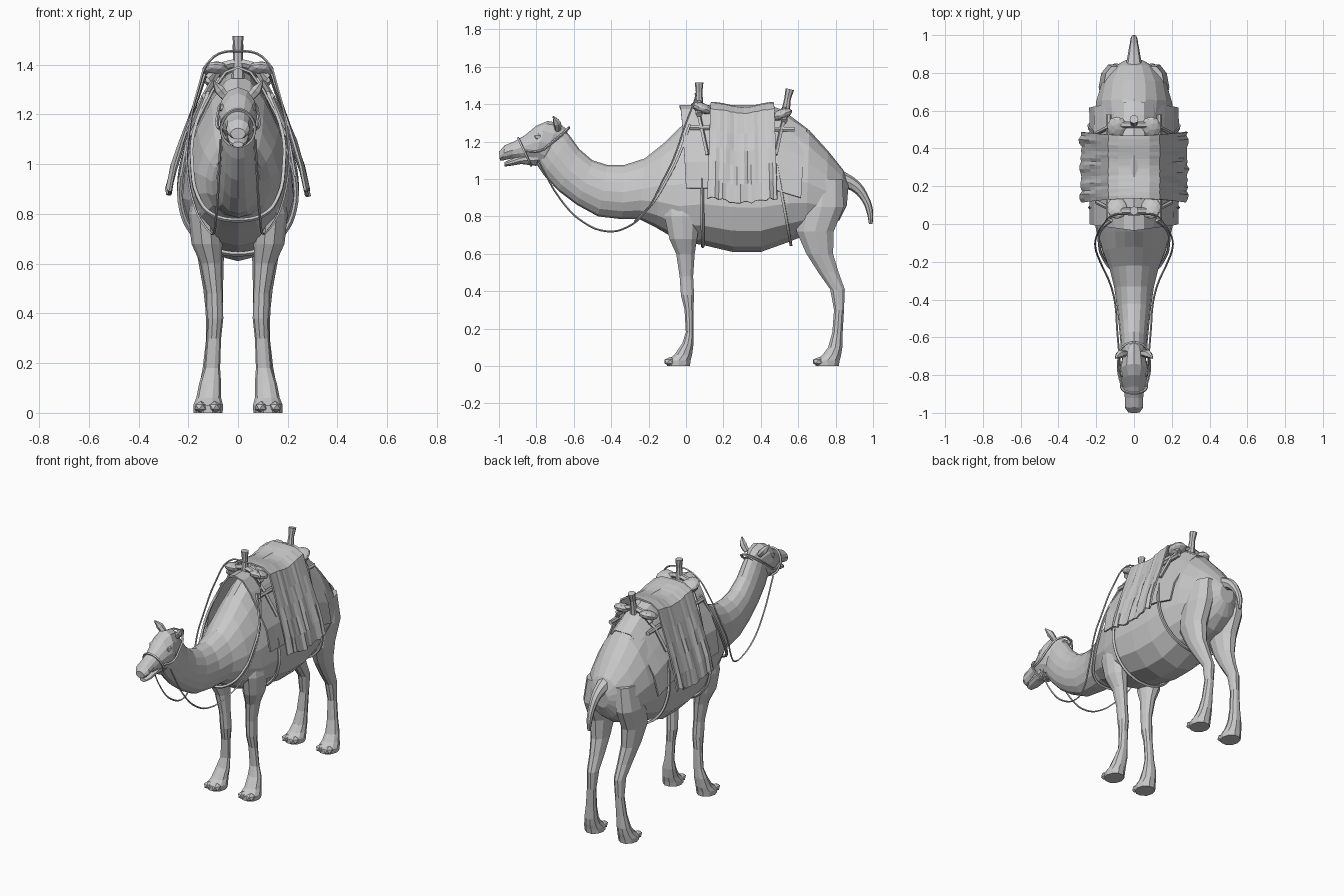
import bpy, bmesh, math, random
from mathutils import Vector

random.seed(4)
if "Cube" in bpy.data.objects:
    bpy.data.objects.remove(bpy.data.objects["Cube"], do_unlink=True)

grey = bpy.data.materials.new("plain_grey")
grey.use_nodes = True
tone = (.58, .58, .58, 1)
grey.diffuse_color = tone
grey.node_tree.nodes["Principled BSDF"].inputs["Base Color"].default_value = tone
SIDES = (("left", 1), ("right", -1))


def add_object(name, mesh):
    ob = bpy.data.objects.new(name, mesh)
    mesh.materials.clear()
    mesh.materials.append(grey)
    bpy.context.scene.collection.objects.link(ob)
    return ob


def finish(name, bm):
    bmesh.ops.recalc_face_normals(bm, faces=bm.faces)
    mesh = bpy.data.meshes.new(name)
    bm.to_mesh(mesh)
    bm.free()
    return add_object(name, mesh)


def loft(name, rings):
    """Skin a list of closed rings and cap both ends."""
    bm = bmesh.new()
    loops = [[bm.verts.new(p) for p in ring] for ring in rings]
    for a, b in zip(loops, loops[1:]):
        n = len(a)
        for i in range(n):
            j = (i + 1) % n
            bm.faces.new((a[i], a[j], b[j], b[i]))
    bm.faces.new(loops[0])
    bm.faces.new(loops[-1])
    return finish(name, bm)


def slice_point(station, angle, grow=0):
    """Point on a slice given by its top, bottom, half width and taper."""
    ty, tz, by, bz, width, taper = station
    top, low = Vector((0, ty, tz)), Vector((0, by, bz))
    axis = (top - low) / 2
    c, s = math.cos(angle), math.sin(angle)
    p = (top + low) / 2 + axis * c + axis.normalized() * c * grow
    p.x = (width + grow) * s * (1 - taper * c)
    return p


def slice_ring(station, n=16):
    return [slice_point(station, math.tau * i / n) for i in range(n)]


def tube(name, pts, r, radii=None, smooth=True, sides=1, cyclic=False):
    cu = bpy.data.curves.new(name, 'CURVE')
    cu.dimensions = '3D'
    cu.bevel_depth, cu.bevel_resolution = r, sides
    cu.resolution_u = 4
    cu.use_fill_caps = True
    sp = cu.splines.new('BEZIER')
    sp.bezier_points.add(len(pts) - 1)
    sp.use_cyclic_u = cyclic
    for i, (bp, p) in enumerate(zip(sp.bezier_points, pts)):
        bp.co = p
        bp.handle_left_type = bp.handle_right_type = 'AUTO' if smooth else 'VECTOR'
        bp.radius = radii[i] if radii else 1
    tmp = bpy.data.objects.new(name + "_path", cu)
    bpy.context.scene.collection.objects.link(tmp)
    bpy.context.view_layer.update()
    deps = bpy.context.evaluated_depsgraph_get()
    mesh = bpy.data.meshes.new_from_object(tmp.evaluated_get(deps))
    bpy.data.objects.remove(tmp, do_unlink=True)
    for poly in mesh.polygons:
        poly.use_smooth = False
    return add_object(name, mesh)


def mirrored(pts, s):
    return [(x * s, y, z) for x, y, z in pts]


def blob(name, centre, size, tilt=0, detail=2):
    bm = bmesh.new()
    bmesh.ops.create_icosphere(bm, subdivisions=detail, radius=1)
    ob = finish(name, bm)
    ob.location, ob.scale = centre, size
    ob.rotation_euler = (tilt, 0, 0)
    return ob


def sheet(name, ys, profile, shift):
    """Cloth draped over the back; shift moves each point by place."""
    full = [(-x, z) for x, z in profile[:0:-1]] + profile
    half = len(profile) - 1
    bm = bmesh.new()
    rows = []
    for y in ys:
        row = []
        for i, (x, z) in enumerate(full):
            f = abs(i - half) / half
            dx, dy, dz = shift(y, f)
            row.append(bm.verts.new((x + math.copysign(dx, x) * f, y + dy, z + dz)))
        rows.append(row)
    for a, b in zip(rows, rows[1:]):
        for i in range(len(full) - 1):
            bm.faces.new((a[i], a[i + 1], b[i + 1], b[i]))
    ob = finish(name, bm)
    mod = ob.modifiers.new("thickness", 'SOLIDIFY')
    mod.thickness, mod.offset = .01, 0
    return ob


# Torso and neck: top y, top z, bottom y, bottom z, half width, taper
torso = [
    (.87, .98, .86, .86, .05, 0), (.84, 1.05, .82, .78, .11, 0),
    (.76, 1.15, .74, .72, .17, .1), (.66, 1.26, .64, .7, .2, .2),
    (.55, 1.34, .54, .66, .21, .35), (.4, 1.38, .4, .61, .215, .4),
    (.25, 1.385, .25, .61, .215, .4), (.08, 1.36, .1, .645, .21, .4),
    (-.04, 1.27, -.04, .67, .19, .35), (-.12, 1.19, -.16, .74, .165, .25),
    (-.22, 1.11, -.25, .785, .13, .15), (-.33, 1.075, -.34, .785, .105, .1),
    (-.42, 1.075, -.47, .8, .09, 0), (-.5, 1.1, -.58, .86, .08, 0),
    (-.57, 1.16, -.68, .935, .072, 0), (-.62, 1.23, -.76, 1.02, .068, 0),
    (-.66, 1.28, -.8, 1.08, .06, 0)]
loft("torso_and_neck", [slice_ring(s) for s in torso])

# Head, lower jaw
head = [
    (-.63, 1.26, -.74, 1.07, .045, 0), (-.68, 1.3, -.78, 1.07, .068, 0),
    (-.74, 1.31, -.82, 1.09, .078, 0), (-.8, 1.285, -.85, 1.095, .068, .1),
    (-.86, 1.235, -.89, 1.105, .054, .1), (-.92, 1.2, -.93, 1.11, .048, 0),
    (-.97, 1.18, -.975, 1.1, .048, 0), (-1, 1.145, -.995, 1.1, .03, 0)]
loft("head", [slice_ring(s, 12) for s in head])
jaw = [(-.78, 1.16, -.8, 1.07, .05, 0), (-.88, 1.13, -.88, 1.08, .044, 0),
       (-.94, 1.105, -.94, 1.07, .038, 0), (-.97, 1.09, -.97, 1.067, .022, 0)]
loft("lower_jaw", [slice_ring(s, 10) for s in jaw])

# Leg rings: z, y centre, x centre, y radius, x radius
front_leg = [
    (.95, -.02, .12, .09, .05), (.8, -.02, .135, .1, .065),
    (.68, -.015, .125, .078, .062), (.6, -.003, .108, .052, .043),
    (.48, .002, .095, .038, .032), (.38, .008, .092, .037, .033),
    (.3, .016, .097, .025, .029), (.18, .02, .104, .022, .032),
    (.12, .01, .112, .032, .044), (.06, -.015, .118, .05, .05),
    (.03, -.038, .12, .066, .06), (0, -.04, .12, .064, .058)]
hind_leg = [
    (1, .74, .1, .1, .06), (.85, .725, .115, .125, .072),
    (.72, .69, .115, .105, .065), (.6, .715, .108, .075, .05),
    (.5, .762, .1, .057, .04), (.41, .81, .096, .041, .034),
    (.3, .818, .1, .028, .028), (.18, .81, .108, .029, .034),
    (.1, .798, .115, .04, .043), (.06, .78, .118, .052, .05),
    (.03, .757, .12, .068, .06), (0, .755, .12, .065, .058)]


def oval(z, y, x, ry, rx, s, n=10):
    return [(s * (x + rx * math.cos(math.tau * i / n)),
             y + ry * math.sin(math.tau * i / n), z) for i in range(n)]


for side, s in SIDES:
    for label, rings in (("front", front_leg), ("hind", hind_leg)):
        loft(f"{side}_{label}_leg", [oval(*r, s) for r in rings])
        foot_y = rings[-1][1]
        for k, dx in (("inner", -.027), ("outer", .03)):
            blob(f"{side}_{label}_{k}_toe", (s * (.12 + dx), foot_y - .045, .024),
                 (.028, .035, .024), detail=1)

# Tail, ears and eyes
tube("tail", [(0, .82, 1.0), (0, .9, .965), (0, .955, .9), (0, .982, .83), (0, .988, .76)],
     .04, (1.2, .8, .55, .45, .25), sides=2)
for side, s in SIDES:
    tube(side + "_ear", mirrored([(.045, -.685, 1.265), (.075, -.69, 1.3), (.098, -.71, 1.335)], s),
         .022, (.8, 1, .2), sides=1)
    blob(side + "_eye", (s * .062, -.79, 1.225), (.014, .022, .018), detail=1)


# Under pad and draped blanket
def pad_shift(y, f):
    drop = max(0, y - .48) * .75 * (1 - f * .6)
    return random.uniform(-.003, .003), .035 * f * (1 if y < .2 else -1), -drop


def blanket_shift(y, f):
    fold = .012 * math.sin(y * 48) + .006 * math.sin(y * 95 + f * 5)
    return (fold + random.uniform(-.004, .004), (y - .3) * .12 * f,
            .012 * math.cos((y - .14) * 19) + random.uniform(-.008, .008) * f)


pad = [(0, 1.39), (.05, 1.37), (.1, 1.3), (.155, 1.195), (.205, 1.09), (.23, .95)]
sheet("under_pad", [-.035 + .0685 * i for i in range(11)], pad, pad_shift)
blanket = [(0, 1.395), (.08, 1.39), (.13, 1.36), (.165, 1.25), (.195, 1.16),
           (.22, 1.08), (.25, .98), (.27, .885)]
sheet("blanket", [.135 + .0175 * i for i in range(20)], blanket, blanket_shift)

# Saddle frame: horns, cushions, struts, side bars
for label, y, z, lean, way in (("front", .07, 1.385, 0, 1), ("rear", .525, 1.35, .03, -1)):
    tube(label + "_horn", [(0, y, z - .04), (0, y + lean * .6, z + .08), (0, y + lean, z + .13)],
         .022, (1.2, .8, 1.05), smooth=False, sides=2)
    tube(label + "_arch", [(-.12, y, z - .04), (-.06, y, z + .01), (.06, y, z + .01), (.12, y, z - .04)],
         .018)
    for side, s in SIDES:
        blob(f"{side}_{label}_cushion", (s * .09, y + .015 * way, z - .005),
             (.055, .062, .028), -.35 * way)
        tube(f"{side}_{label}_strut", mirrored(
            [(.07, y - .01 * way, z), (.138, y + .015 * way, 1.27), (.198, y + .045 * way, 1.13)], s),
            .011, smooth=False, sides=0)
for side, s in SIDES:
    tube(side + "_side_bar", mirrored([(.133, .02, 1.275), (.133, .58, 1.265)], s), .014, smooth=False)

# Girths follow the belly
for label, station in (("front", (.08, 1.36, .09, .645, .213, .4)),
                       ("rear", (.43, 1.37, .56, .655, .218, .37))):
    arc = [math.radians(80 + 20 * i) for i in range(11)]
    tube(label + "_girth", [slice_point(station, a, .006) for a in arc], .01, sides=0)

# Breast strap, reins and halter
strap = [(.12, .02, 1.29), (.18, -.04, 1.12), (.185, -.1, 1.0), (.162, -.18, .87), (.1, -.25, .795)]
tube("breast_strap", strap + [(0, -.27, .775)] + mirrored(strap[::-1], -1), .009, sides=0)
rein = [(.1, .05, 1.43), (.16, 0, 1.3), (.2, -.07, 1.1), (.205, -.12, 1.0), (.17, -.22, .82),
        (.125, -.32, .74), (.1, -.42, .72), (.09, -.55, .77), (.08, -.67, .89), (.07, -.79, 1.1)]
tube("reins", mirrored(rein[::-1], -1) + [(0, .05, 1.455)] + rein, .005, sides=0)
nose = (-.895, 1.215, -.83, 1.075, .064, .05)
tube("nose_band", [slice_point(nose, math.tau * i / 10, .004) for i in range(10)],
     .007, sides=0, cyclic=True)
cheek = [(.062, -.865, 1.15), (.082, -.78, 1.15), (.08, -.71, 1.2), (.06, -.65, 1.25)]
tube("head_band", cheek + [(0, -.625, 1.275)] + mirrored(cheek[::-1], -1), .007, sides=0)
